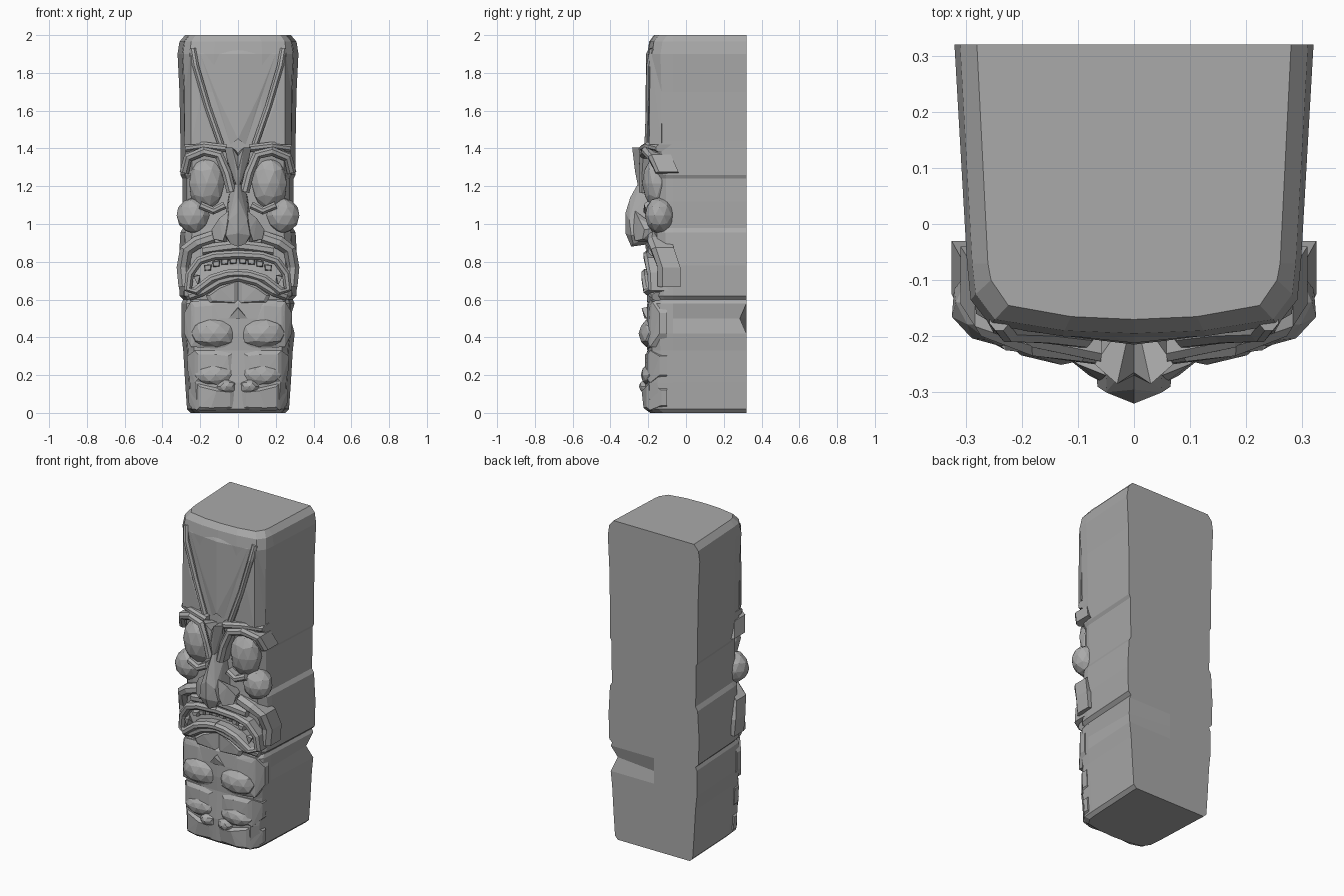
import bpy, bmesh, random
from mathutils import Vector

random.seed(4)
default_cube = bpy.data.objects.get("Cube")
if default_cube:
    bpy.data.objects.remove(default_cube)

stone = bpy.data.materials.new("carved grey stone")
stone.use_nodes = True
GREY = (0.4, 0.4, 0.4, 1)
stone.diffuse_color = GREY
stone.node_tree.nodes["Principled BSDF"].inputs["Base Color"].default_value = GREY


def finish(name, bm, mirrored=True):
    """Turn a bmesh into a flat shaded stone object, mirrored across x."""
    bmesh.ops.recalc_face_normals(bm, faces=bm.faces[:])
    mesh = bpy.data.meshes.new(name)
    bm.to_mesh(mesh)
    bm.free()
    mesh.materials.append(stone)
    part = bpy.data.objects.new(name, mesh)
    bpy.context.collection.objects.link(part)
    if mirrored:
        part.modifiers.new("mirror", 'MIRROR').use_mirror_merge = False
    return part


def loft(bm, rings, closed=False):
    """Bridge rings of points; cap the ends unless the loft is closed."""
    rows = [[bm.verts.new(p) for p in ring] for ring in rings]
    pairs = list(zip(rows, rows[1:]))
    if closed:
        pairs.append((rows[-1], rows[0]))
    else:
        bm.faces.new(rows[0])
        bm.faces.new(rows[-1])
    for low, high in pairs:
        for i in range(len(low)):
            j = (i + 1) % len(low)
            bm.faces.new((low[i], low[j], high[j], high[i]))


def chunk(name, points):
    """Carved facet block: the convex hull of a few points."""
    bm = bmesh.new()
    for p in points:
        bm.verts.new(p)
    hull = bmesh.ops.convex_hull(bm, input=bm.verts[:])
    loose = [v for v in hull["geom_interior"] if isinstance(v, bmesh.types.BMVert)]
    bmesh.ops.delete(bm, geom=loose, context='VERTS')
    return finish(name, bm)


def relief(name, outline, crown, back=-0.1, inset=0.75):
    """Pillow block: outline of (x, y, z) with a smaller raised front face."""
    centre = sum((Vector(p) for p in outline), Vector()) / len(outline)
    points = []
    for p in outline:
        x, y, z = p
        front = centre.lerp(Vector(p), inset)
        points += [(x, back, z), (x, y, z), (front.x, y - crown, front.z)]
    return chunk(name, points)


def boulder(name, centre, size, jitter=0.07):
    """Faceted rounded lump."""
    bm = bmesh.new()
    bmesh.ops.create_icosphere(bm, subdivisions=2, radius=1)
    for v in bm.verts:
        wobble = 1 + random.uniform(-jitter, jitter)
        v.co = Vector(c + s * k * wobble for c, s, k in zip(centre, size, v.co))
    return finish(name, bm)


def ridge(name, path, width, depth=0.12, closed=False):
    """Raised moulding that follows a path on the front."""
    pts = [Vector(p) for p in path]
    count = len(pts)
    rings = []
    for i, p in enumerate(pts):
        before = pts[i - 1] if i or closed else p
        after = pts[(i + 1) % count] if i < count - 1 or closed else p
        along = after - before
        side = Vector((along.z, 0, -along.x)).normalized() * width / 2
        inward = Vector((0, depth, 0))
        shoulder = Vector((0, width * 0.35, 0))
        rings.append([p - side + inward, p - side + shoulder, p - side * 0.4,
                      p + side * 0.4, p + side + shoulder, p + side + inward])
    bm = bmesh.new()
    loft(bm, rings, closed)
    return finish(name, bm)


# Column: height, half width at the back, front depth
LEVELS = [
    (0, .25, .18), (.02, .27, .205), (.16, .28, .21), (.33, .29, .195),
    (.42, .30, .2), (.5, .30, .2), (.58, .30, .195), (.6, .29, .18),
    (.62, .31, .18), (.78, .315, .16), (.955, .305, .17), (.98, .29, .17),
    (1.12, .295, .165), (1.24, .295, .165), (1.26, .305, .17), (1.38, .305, .19),
    (1.44, .305, .19), (1.7, .31, .19), (1.9, .32, .195), (1.965, .31, .185),
    (2, .28, .16),
]


def column_ring(z, w, f):
    half = [(w, .32), (w * .93, -.07), (w * .91, .06 - f), (w * .8, .015 - f),
            (w * .4, -f - .005)]
    ring = [(0, .32)] + half + [(0, -f - .01)] + [(-x, y) for x, y in reversed(half)]
    return [(x, y, z) for x, y in ring]


column = bmesh.new()
loft(column, [column_ring(*level) for level in LEVELS])
# Chipped notch on one back edge
for v in column.verts:
    if abs(v.co.z - .5) < .01 and v.co.x > .29 and v.co.y > .3:
        v.co += Vector((-.025, -.035, 0))
finish("column", column, mirrored=False)

# Forehead: tapering centre panel with a sloped strip on each side
chunk("forehead_panel", [
    (0, -.17, 1.985), (.16, -.165, 1.97), (.2, -.19, 1.9), (0, -.212, 1.9),
    (0, -.208, 1.7), (.12, -.2, 1.7), (.04, -.2, 1.42), (0, -.215, 1.45),
    (0, -.1, 1.95), (0, -.1, 1.45)])
ridge("forehead_strip", [(.24, -.19, 1.93), (.225, -.21, 1.84), (.16, -.212, 1.62),
                         (.09, -.22, 1.42)], .035)
chunk("temple_panel", [
    (.28, -.13, 1.9), (.25, -.19, 1.9), (.2, -.2, 1.65), (.12, -.2, 1.43),
    (.25, -.195, 1.42), (.285, -.13, 1.42), (.2, -.1, 1.6)])

# Brows, the pointed crest between them, and the eyes
ridge("brow", [(.285, -.16, 1.27), (.265, -.2, 1.35), (.18, -.235, 1.385),
               (.1, -.245, 1.365), (.06, -.25, 1.27), (.035, -.25, 1.17)], .05)
ridge("brow_cap", [(.28, -.16, 1.4), (.18, -.22, 1.415), (.06, -.245, 1.4)], .04)
chunk("brow_crest", [
    (0, -.265, 1.36), (.03, -.285, 1.405), (.07, -.25, 1.405), (.06, -.24, 1.35),
    (0, -.25, 1.18), (0, -.27, 1.28), (0, -.15, 1.38), (.04, -.15, 1.25)])
boulder("eyelid", (.165, -.155, 1.215), (.095, .075, .14), .04)
ridge("eye_bag", [(.07, -.22, 1.1), (.13, -.225, 1.07), (.2, -.22, 1.1)], .04)
boulder("cheek", (.237, -.14, 1.045), (.09, .08, .095), .03)

# Nose: bridge, tip and flared nostrils
chunk("nose_bridge", [
    (0, -.24, 1.24), (.045, -.21, 1.16), (0, -.295, 1.14), (.05, -.3, 1.02),
    (0, -.32, 1.06), (.065, -.29, .94), (0, -.32, .95), (.04, -.28, .895),
    (0, -.29, .88), (.08, -.15, .95), (.05, -.15, 1.15), (0, -.15, .9)])
chunk("nostril", [
    (.05, -.27, 1.07), (.1, -.25, 1.03), (.14, -.22, .97), (.13, -.23, .92),
    (.08, -.27, .91), (.06, -.28, .97), (.13, -.15, .98), (.06, -.15, .9)])

# Frowning mouth: cheek folds, lips, teeth and chin
ridge("cheek_fold", [(.13, -.2, .93), (.22, -.205, .9), (.275, -.185, .86),
                     (.29, -.15, .77), (.28, -.15, .67)], .07)
ridge("muzzle", [(0, -.215, .885), (.09, -.21, .875), (.19, -.2, .86)], .06)
ridge("lips", [(0, -.225, .838), (.13, -.225, .83), (.205, -.22, .805),
               (.255, -.205, .735), (.265, -.2, .655), (.225, -.225, .645),
               (.14, -.235, .71), (.06, -.235, .735), (0, -.235, .74)], .045)
ridge("lower_lip_roll", [(0, -.225, .72), (.1, -.225, .695), (.19, -.215, .64),
                         (.26, -.18, .615)], .045)
for i in range(4):
    x = .025 + i * .045
    z = .803 - i * i * .004
    relief(f"upper_tooth_{i + 1}", [(x - .02, -.19, z + .02), (x + .02, -.19, z + .015),
                                    (x + .017, -.19, z - .015), (x - .017, -.19, z - .012)], .012)
chunk("corner_fang", [(.2, -.205, .73), (.235, -.2, .72), (.215, -.2, .68),
                      (.2, -.15, .68), (.23, -.15, .73)])
relief("chin", [(0, -.19, .71), (.1, -.195, .67), (.17, -.19, .62),
                (.15, -.19, .58), (0, -.19, .57)], .015)

# Chest, belly and base blocks, split down the middle
relief("chest", [(.006, -.2, .36), (.12, -.205, .34), (.25, -.19, .35), (.285, -.14, .42),
                 (.285, -.14, .53), (.25, -.18, .59), (.13, -.19, .6), (.006, -.18, .58)], .012)
boulder("chest_swell", (.13, -.175, .42), (.125, .075, .085), .04)
chunk("breastbone", [(0, -.235, .555), (.05, -.21, .5), (0, -.22, .5),
                     (0, -.15, .57), (.05, -.15, .49)])
relief("belly", [(.006, -.2, .16), (.1, -.205, .14), (.23, -.19, .16), (.265, -.14, .2),
                 (.27, -.14, .3), (.23, -.19, .33), (.1, -.2, .33), (.02, -.2, .32)], .016)
boulder("belly_swell", (.12, -.18, .2), (.11, .06, .06), .04)
relief("base_block", [(.006, -.2, .015), (.14, -.205, .01), (.22, -.19, .015), (.26, -.13, .04),
                      (.265, -.13, .12), (.22, -.19, .16), (.1, -.215, .13), (.006, -.21, .12)], .02)
boulder("base_knob", (.06, -.19, .14), (.055, .06, .04))
